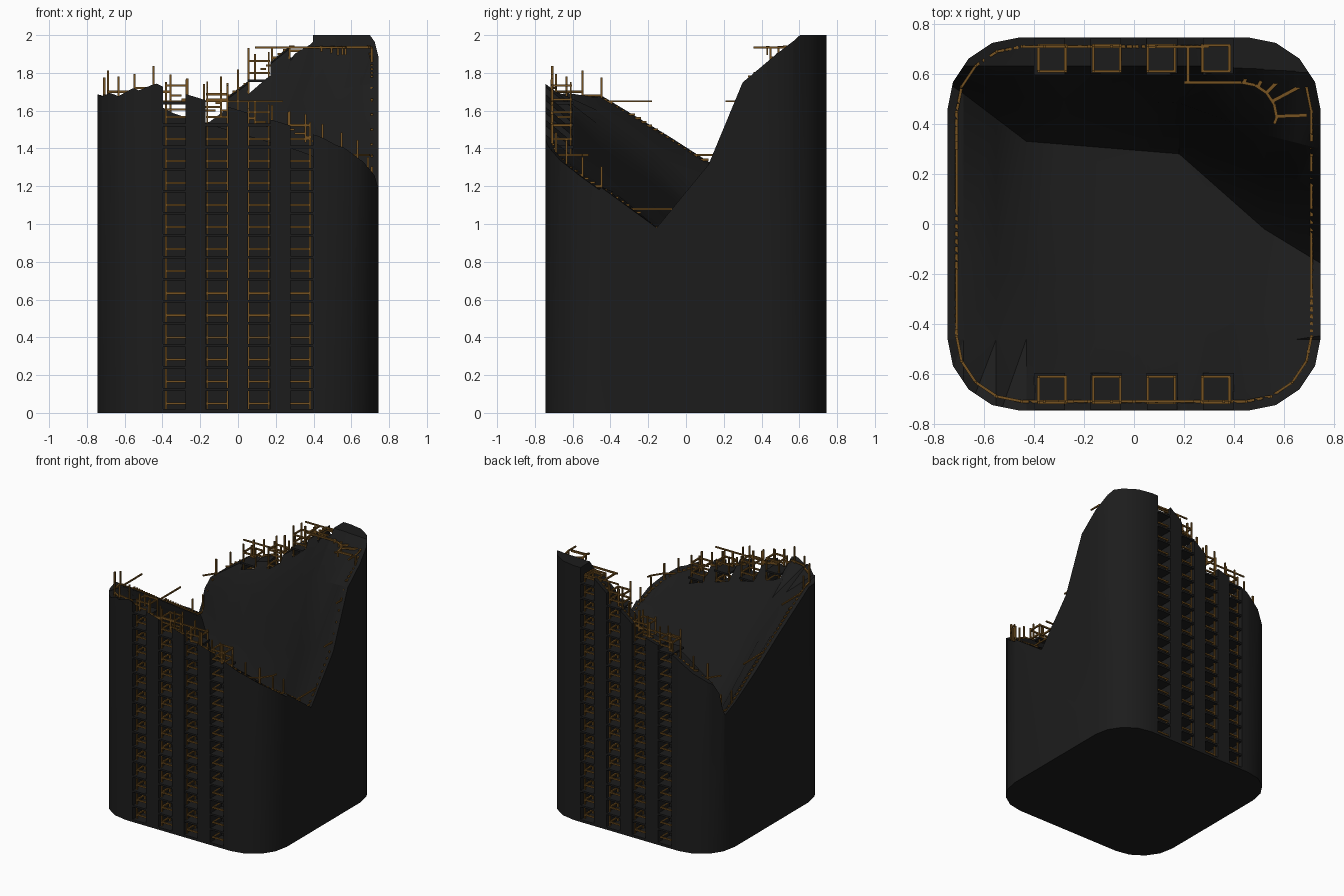
import bpy, bmesh, math, random
from mathutils import Vector

if "Cube" in bpy.data.objects:
    bpy.data.objects.remove(bpy.data.objects["Cube"])

random.seed(4)

def mat(name, c):
    m = bpy.data.materials.new(name)
    m.diffuse_color = (*c, 1)
    m.use_nodes = True
    m.node_tree.nodes["Principled BSDF"].inputs["Base Color"].default_value = m.diffuse_color
    return m

CONCRETE = mat("charcoal concrete", (0.0118, 0.0118, 0.0118))
RUST = mat("rusty steel", (0.18, 0.085, 0.015))

def make(name, bm, m=None):
    bmesh.ops.recalc_face_normals(bm, faces=bm.faces)
    me = bpy.data.meshes.new(name)
    bm.to_mesh(me)
    bm.free()
    ob = bpy.data.objects.new(name, me)
    bpy.context.collection.objects.link(ob)
    if m:
        me.materials.append(m)
    return ob

def box(bm, x0, x1, y0, y1, z0, z1):
    r = bmesh.ops.create_cube(bm, size=1)
    for v in r["verts"]:
        v.co = ((x0 + x1) / 2 + v.co.x * (x1 - x0), (y0 + y1) / 2 + v.co.y * (y1 - y0),
                (z0 + z1) / 2 + v.co.z * (z1 - z0))

def bar(bm, a, b, w=0.012):
    a, b = Vector(a), Vector(b)
    d = b - a
    if d.length < 1e-4:
        return
    q = d.to_track_quat('Z', 'Y')
    r = bmesh.ops.create_cube(bm, size=1)
    for v in r["verts"]:
        v.co = (a + b) / 2 + q @ Vector((v.co.x * w, v.co.y * w, v.co.z * d.length))

def lerp(pts, x):
    for (a, za), (b, zb) in zip(pts, pts[1:]):
        if x <= b:
            t = max(0, (x - a) / (b - a)) if b > a else 0
            return za + (zb - za) * t
    return pts[-1][1]

# Broken top: a valley running across, with front and back edges above it
FRONT = [(-.8, 1.69), (-.68, 1.72), (-.43, 1.785), (-.28, 1.735), (0, 1.65), (.3, 1.56), (.5, 1.475), (.8, 1.39)]
VAL_Y = [(-.8, .6), (-.68, .52), (-.43, .33), (.18, .28), (.52, -.02), (.75, -.16), (.8, -.18)]
VAL_Z = [(-.8, 1.09), (-.68, 1.05), (-.43, .82), (.18, .7), (.52, .87), (.74, .98), (.8, .98)]
BACK = [(-.8, 1.26), (-.7, 1.33), (-.4, 1.54), (-.15, 1.61), (.05, 1.76), (.2, 1.89),
        (.3, 1.97), (.4, 2.03), (.8, 2.05)]
# extra height of the slope near the left wall
LEFT_A = [(-.8, .16), (-.68, .12), (-.43, .03), (-.28, 0), (1, 0)]
LEFT_B = [(-.8, .08), (-.68, .07), (-.43, .02), (-.28, 0), (1, 0)]

def profile(x):
    f, vy, vz, b = lerp(FRONT, x), lerp(VAL_Y, x), lerp(VAL_Z, x), lerp(BACK, x)
    ry, rz = .63, b - .02
    t = .34 / (vy + .8)
    return [(-.8, f), (-.46, f + (vz - f) * t + lerp(LEFT_A, x)),
            ((vy - .8) / 2 + .03, (f + vz) / 2 + lerp(LEFT_B, x)), (vy, vz),
            (vy + (ry - vy) * .35, vz + (rz - vz) * .32),
            (vy + (ry - vy) * .58, vz + (rz - vz) * .735), (ry, rz), (.8, b)]

def height(x, y):
    return min(2.0, lerp(profile(x), y))

def rounded(half, rad, seg=4):
    out = []
    for k, (sx, sy) in enumerate([(1, 1), (-1, 1), (-1, -1), (1, -1)]):
        for i in range(seg + 1):
            a = math.pi / 2 * (k + i / seg)
            out.append(((half - rad) * sx + rad * math.cos(a), (half - rad) * sy + rad * math.sin(a)))
    return out

# Tower body
bm = bmesh.new()
base = bm.faces.new([bm.verts.new((x, y, 0)) for x, y in rounded(.745, .29)])
top = bmesh.ops.extrude_face_region(bm, geom=[base])
for g in top["geom"]:
    if isinstance(g, bmesh.types.BMVert):
        g.co.z = 2
tower = make("ruined_tower", bm, CONCRETE)

# Cutter for the broken top
bm = bmesh.new()
stations = [-.8, -.68, -.55, -.43, -.28, -.15, .05, .18, .3, .4, .52, .65, .74, .8]
low = [[bm.verts.new((x, y, z)) for y, z in profile(x)] for x in stations]
high = [[bm.verts.new((v.co.x, v.co.y, 2.6)) for v in row] for row in low]
n, m = len(low), len(low[0])
for i in range(n - 1):
    for j in range(m - 1):
        a, b, c, d = low[i][j], low[i + 1][j], low[i + 1][j + 1], low[i][j + 1]
        bm.faces.new((a, b, c))
        bm.faces.new((a, c, d))
        bm.faces.new((high[i][j], high[i + 1][j], high[i + 1][j + 1], high[i][j + 1]))
for j in range(m - 1):
    for i in (0, n - 1):
        bm.faces.new((low[i][j], low[i][j + 1], high[i][j + 1], high[i][j]))
for i in range(n - 1):
    for j in (0, m - 1):
        bm.faces.new((low[i][j], low[i + 1][j], high[i + 1][j], high[i][j]))
break_cutter = make("break_cutter", bm)

# Cutter for the balcony shafts, four on the front and four on the back
SLOTS = [-.337, -.112, .112, .337]
bm = bmesh.new()
for s in (-1, 1):
    for x in SLOTS:
        ys = sorted((s * .6, s * .85))
        box(bm, x - .059, x + .059, ys[0], ys[1], .02, 2.3)
slot_cutter = make("slot_cutter", bm)

bpy.context.view_layer.objects.active = tower
for cutter in (break_cutter, slot_cutter):
    cutter.hide_render = True
    mod = tower.modifiers.new("cut", 'BOOLEAN')
    mod.operation, mod.solver, mod.object = 'DIFFERENCE', 'EXACT', cutter
    bpy.ops.object.modifier_apply(modifier=mod.name)
    bpy.data.objects.remove(cutter)
tower.data.materials.clear()
tower.data.materials.append(CONCRETE)
for p in tower.data.polygons:
    p.material_index = 0
bpy.ops.object.select_all(action='DESELECT')
tower.select_set(True)
bpy.ops.object.shade_smooth_by_angle(angle=math.radians(28))

# Balcony slabs and the steel cage inside every shaft
slabs, cages = bmesh.new(), bmesh.new()
STEP = .1167
for s in (-1, 1):
    for x in SLOTS:
        h = height(x, s * .7)
        ys = sorted((s * .595, s * .742))
        k = 1
        while k * STEP < h:
            box(slabs, x - .062, x + .062, ys[0], ys[1], k * STEP, k * STEP + .014)
            k += 1
        cx = x * .97
        q = [(cx - .054, s * .61), (cx + .054, s * .61), (cx + .054, s * .713), (cx - .054, s * .713)]
        for px, py in q:
            bar(cages, (px, py, .02), (px, py, min(1.94, h + random.uniform(.06, .14))), .010)
        # one ring per storey and a last one above the break
        levels = [.05 + i * STEP for i in range(17) if .05 + i * STEP < h]
        for z in levels + [min(1.935, h + .06)]:
            for a, b in zip(q, q[1:] + q[:1]):
                bar(cages, (*a, z), (*b, z), .011)
make("balcony_slabs", slabs, CONCRETE)
make("balcony_cages", cages, RUST)

# Reinforcing bars round the broken wall, stepping down along the break
bm = bmesh.new()
ring = rounded(.708, .26)
path = []
for a, b in zip(ring, ring[1:] + ring[:1]):
    a, b = Vector(a), Vector(b)
    cnt = max(1, round((b - a).length / .03))
    path += [a.lerp(b, i / cnt) for i in range(cnt)]
LEVELS = [1.08, 1.365, 1.65, 1.935]
for a, b in zip(path, path[1:] + path[:1]):
    ha, hb = height(*a), height(*b)
    if max(ha, hb) < 1.96:
        z = math.ceil(min(ha, hb) / .02) * .02
        bar(bm, (*a, z), (*b, z), .011)
    for z in LEVELS:
        if min(ha, hb) - .01 < z < max(ha, hb) + .14:
            bar(bm, (*a, z), (*b, z), .010)
# upright bars on the front, back and corners
for i in range(0, len(path), 3):
    p = path[i]
    h = height(*p)
    if abs(p.y) > .42 and h < 1.9:
        bar(bm, (*p, h - .03), (*p, min(1.94, h + random.uniform(.09, .14))), .011)
make("wall_rebar", bm, RUST)

# Inner steel mat at the high corner, with spurs to the wall
bm = bmesh.new()
arc = [(.2, .565), (.43, .565)] + [(.43 + .14 * math.sin(t), .425 + .14 * math.cos(t))
                                   for t in [math.pi / 8 * k for k in range(1, 5)]] + [(.56, .4)]
Z = 1.935
for a, b in zip(arc, arc[1:]):
    bar(bm, (*a, Z), (*b, Z))
bar(bm, (.215, .565, Z), (.215, .71, Z))
for t in [math.radians(d) for d in (5, 28, 45, 62, 88)]:
    c, s = math.sin(t), math.cos(t)
    a = (.43 + .14 * c, .425 + .14 * s)
    bar(bm, (*a, Z), (.43 + .26 * c, .425 + .26 * s, Z), .014)
    bar(bm, (*a, Z - .04), (*a, Z), .01)
make("corner_rebar_mat", bm, RUST)
